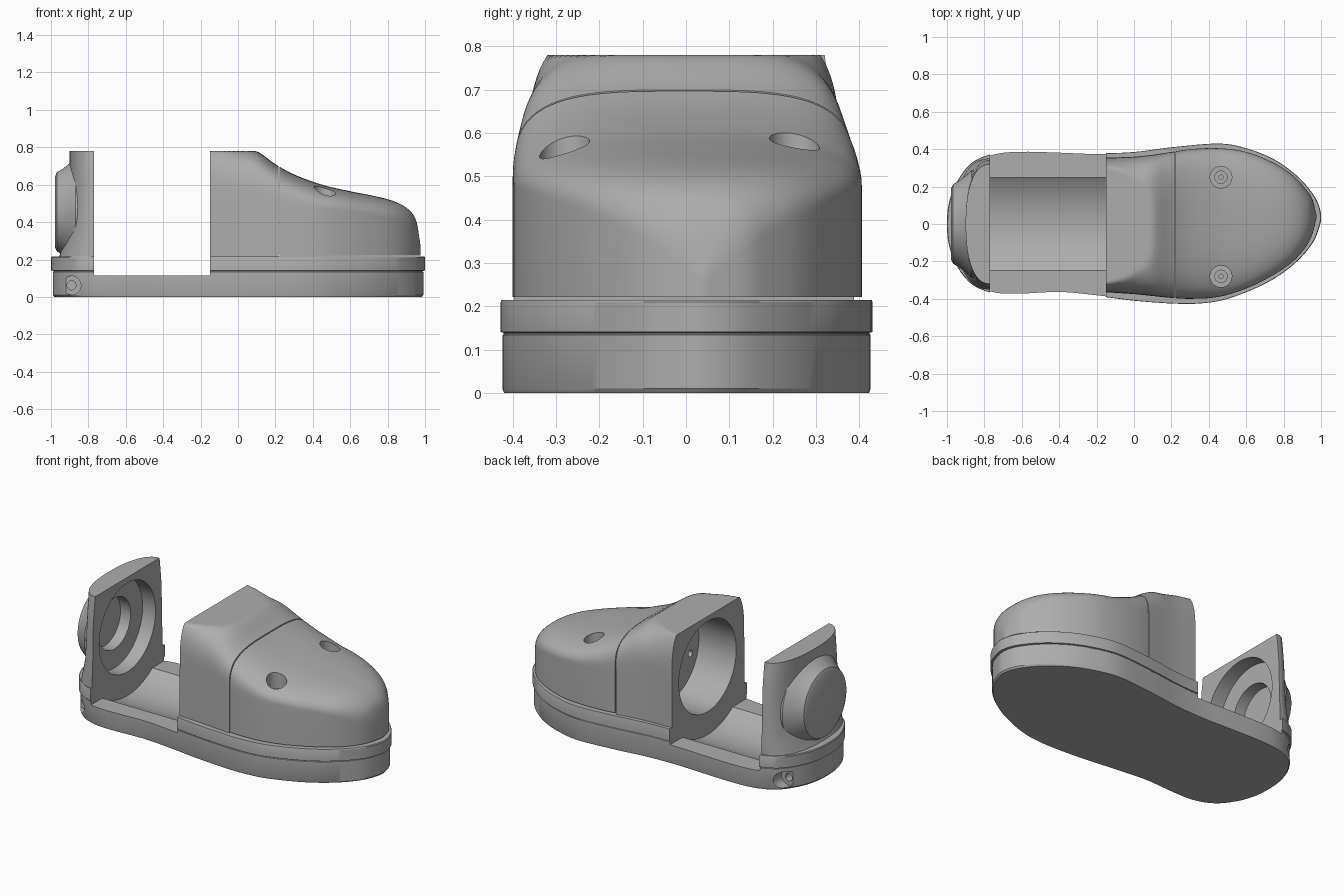
import bpy, bmesh, math
from mathutils import Vector, Matrix

cube = bpy.data.objects.get("Cube")
if cube:
    bpy.data.objects.remove(cube, do_unlink=True)

grey = bpy.data.materials.new("plain_grey")
grey.use_nodes = True
grey.diffuse_color = (0.42, 0.42, 0.42, 1)
grey.node_tree.nodes["Principled BSDF"].inputs["Base Color"].default_value = grey.diffuse_color


def make_object(name, bm):
    bmesh.ops.recalc_face_normals(bm, faces=bm.faces[:])
    mesh = bpy.data.meshes.new(name)
    bm.to_mesh(mesh)
    bm.free()
    mesh.materials.append(grey)
    obj = bpy.data.objects.new(name, mesh)
    bpy.context.collection.objects.link(obj)
    return obj


def loft(name, rings):
    """Skin closed rings of equal length and cap both ends."""
    bm = bmesh.new()
    loops = [[bm.verts.new(p) for p in ring] for ring in rings]
    count = len(loops[0])
    for a, b in zip(loops, loops[1:]):
        for i in range(count):
            j = (i + 1) % count
            bm.faces.new((a[i], a[j], b[j], b[i]))
    bm.faces.new(loops[0])
    bm.faces.new(loops[-1])
    return make_object(name, bm)


def rod(name, start, end, radius):
    start, end = Vector(start), Vector(end)
    axis = end - start
    matrix = Matrix.Translation((start + end) / 2) @ axis.to_track_quat('Z', 'Y').to_matrix().to_4x4()
    bm = bmesh.new()
    bmesh.ops.create_cone(bm, cap_ends=True, segments=64, radius1=radius,
                          radius2=radius, depth=axis.length, matrix=matrix)
    return make_object(name, bm)


def block(name, low, high):
    bm = bmesh.new()
    bmesh.ops.create_cube(bm, size=1)
    for v in bm.verts:
        v.co = [high[i] if v.co[i] > 0 else low[i] for i in range(3)]
    return make_object(name, bm)


def combine(obj, other, operation='DIFFERENCE'):
    mod = obj.modifiers.new("cut", 'BOOLEAN')
    mod.operation, mod.solver, mod.object = operation, 'EXACT', other
    bpy.ops.object.select_all(action='DESELECT')
    bpy.context.view_layer.objects.active = obj
    obj.select_set(True)
    bpy.ops.object.modifier_apply(modifier=mod.name)


def hermite(p0, p1, m0, m1, t):
    return ((2*t**3 - 3*t**2 + 1) * p0 + (t**3 - 2*t**2 + t) * m0
            + (3*t**2 - 2*t**3) * p1 + (t**3 - t**2) * m1)


# Sole: smooth closed outline, stacked into a lower slab and a wider band
outline = [(1, .05), (.97, .14), (.88, .25), (.75, .345), (.6, .405), (.45, .43),
           (.2, .41), (0, .385), (-.2, .378), (-.4, .385), (-.6, .39), (-.75, .377),
           (-.87, .325), (-.95, .22), (-.99, .11), (-1, 0), (-.99, -.11), (-.95, -.22),
           (-.87, -.32), (-.75, -.37), (-.6, -.375), (-.4, -.367), (-.2, -.385),
           (0, -.41), (.2, -.425), (.35, -.425), (.5, -.4), (.7, -.32), (.85, -.22),
           (.95, -.11), (.99, -.02)]
points = [Vector(p) for p in outline]
n = len(points)
curve = []
for i in range(n):
    a, b, c, d = (points[(i + k) % n] for k in (-1, 0, 1, 2))
    curve += [hermite(b, c, (c - a) / 2, (d - b) / 2, t / 6) for t in range(6)]
levels = [(0, .982), (.01, .99), (.134, .99), (.136, .985), (.139, .985),
          (.141, 1), (.21, 1), (.215, .996)]
sole = loft("sole", [[(p.x * s, p.y * s, z) for p in curve] for z, s in levels])

# Upper: cross-section table of x, right edge, left edge, shoulder height, crown height
stations = [(-.15, -.365, .355, .5, .87), (0, -.375, .36, .5, .81), (.1, -.385, .37, .5, .78),
            (.2, -.395, .385, .49, .71), (.3, -.4, .4, .48, .655), (.45, -.39, .405, .47, .6),
            (.6, -.345, .385, .455, .565), (.75, -.27, .325, .43, .535),
            (.85, -.2, .26, .4, .505), (.92, -.12, .185, .36, .46),
            (.955, -.05, .13, .32, .4), (.975, .03, .05, .25, .28)]


def station(x):
    last = len(stations) - 1
    i = max(k for k in range(last) if stations[k][0] <= x + 1e-6)
    rows = [Vector(stations[max(0, min(last, i + k))]) for k in (-1, 0, 1, 2)]
    a, b, c, d = rows
    h = c[0] - b[0]
    return hermite(b, c, (c - a) * h / (c[0] - a[0]), (d - b) * h / (d[0] - b[0]), (x - b[0]) / h)


def section(x, base):
    _, right, left, shoulder, crown = station(x)
    middle, half = (left + right) / 2, (left - right) / 2
    power = 3.5 - max(0, min(1, (x - .2) / .25))
    ring = [(x, left, base)]
    for k in range(49):
        a = math.pi * k / 48
        c, s = math.cos(a), max(0, math.sin(a))
        y = middle + half * math.copysign(abs(c) ** (2 / power), c)
        ring.append((x, y, min(.78, shoulder + (crown - shoulder) * s ** (2 / power))))
    return ring + [(x, right, base)]


def upper(name, start, end, base, steps):
    spots = [start + (end - start) * math.sin(math.pi / 2 * k / steps) for k in range(steps + 1)]
    return loft(name, [section(x, base) for x in spots])


instep = upper("instep_block", -.15, .217, .205, 24)
toe_cap = upper("toe_cap", .222, .975, .222, 40)

# Heel block: tapering rounded back with a round boss
heel_rings = []
for z, width, depth in [(.205, .35, .19), (.28, .35, .165), (.36, .345, .145),
                        (.6, .34, .13), (.7, .33, .13), (.78, .32, .13)]:
    ring = []
    for k in range(41):
        a = math.pi * k / 40
        c = math.cos(a)
        ring.append((-.77 - depth * max(0, math.sin(a)) ** .87,
                     width * math.copysign(abs(c) ** .87, c), z))
    heel_rings.append(ring)
heel = loft("heel_block", heel_rings)
boss_profile = [(-.79, .29), (-.87, .285), (-.905, .255), (-.94, .228), (-.968, .212), (-.978, .19)]
boss = loft("heel_boss", [[(x, r * math.cos(k * math.pi / 32), .455 + r * math.sin(k * math.pi / 32))
                           for k in range(64)] for x, r in boss_profile])
combine(heel, boss, 'UNION')

# Cutters: central gap and trough, bores, screw wells, heel pin holes
AXIS = .465
gap = block("gap_cutter", (-.77, -.6, .115), (-.15, .6, 1))
trough = rod("trough_cutter", (-.77, 0, AXIS), (-.15, 0, AXIS), .43)
front_bore = rod("front_bore_cutter", (-.2, 0, AXIS), (.11, 0, AXIS), .285)
wire_hole = rod("wire_hole_cutter", (.05, -.2, .4), (.2, -.2, .4), .02)
heel_bore = rod("heel_bore_cutter", (-.7, 0, AXIS), (-.86, 0, AXIS), .28)
heel_pocket = rod("heel_pocket_cutter", (-.7, 0, AXIS), (-.93, 0, AXIS), .16)
cutters = [gap, trough, front_bore, wire_hole, heel_bore, heel_pocket]
for cutter in (gap, trough, front_bore, heel_bore):
    combine(sole, cutter)
for cutter in (front_bore, wire_hole):
    combine(instep, cutter)
for cutter in (heel_bore, heel_pocket):
    combine(heel, cutter)

for y in (.25, -.28):
    for radius, floor in ((.058, .49), (.033, .46), (.012, .4)):
        well = rod("screw_well_cutter", (.465, y, floor), (.465, y, .8), radius)
        combine(toe_cap, well)
        cutters.append(well)
for side in (1, -1):
    for radius, depth in ((.05, .25), (.024, .15)):
        pin = rod("pin_hole_cutter", (-.89, side * depth, .062), (-.89, side * .5, .062), radius)
        combine(sole, pin)
        cutters.append(pin)

for helper in cutters + [boss]:
    bpy.data.objects.remove(helper, do_unlink=True)

# Smooth shading with crisp edges
bpy.ops.object.select_all(action='DESELECT')
for obj in (sole, instep, toe_cap, heel):
    obj.select_set(True)
    bpy.context.view_layer.objects.active = obj
bpy.ops.object.shade_smooth_by_angle(angle=math.radians(30))
